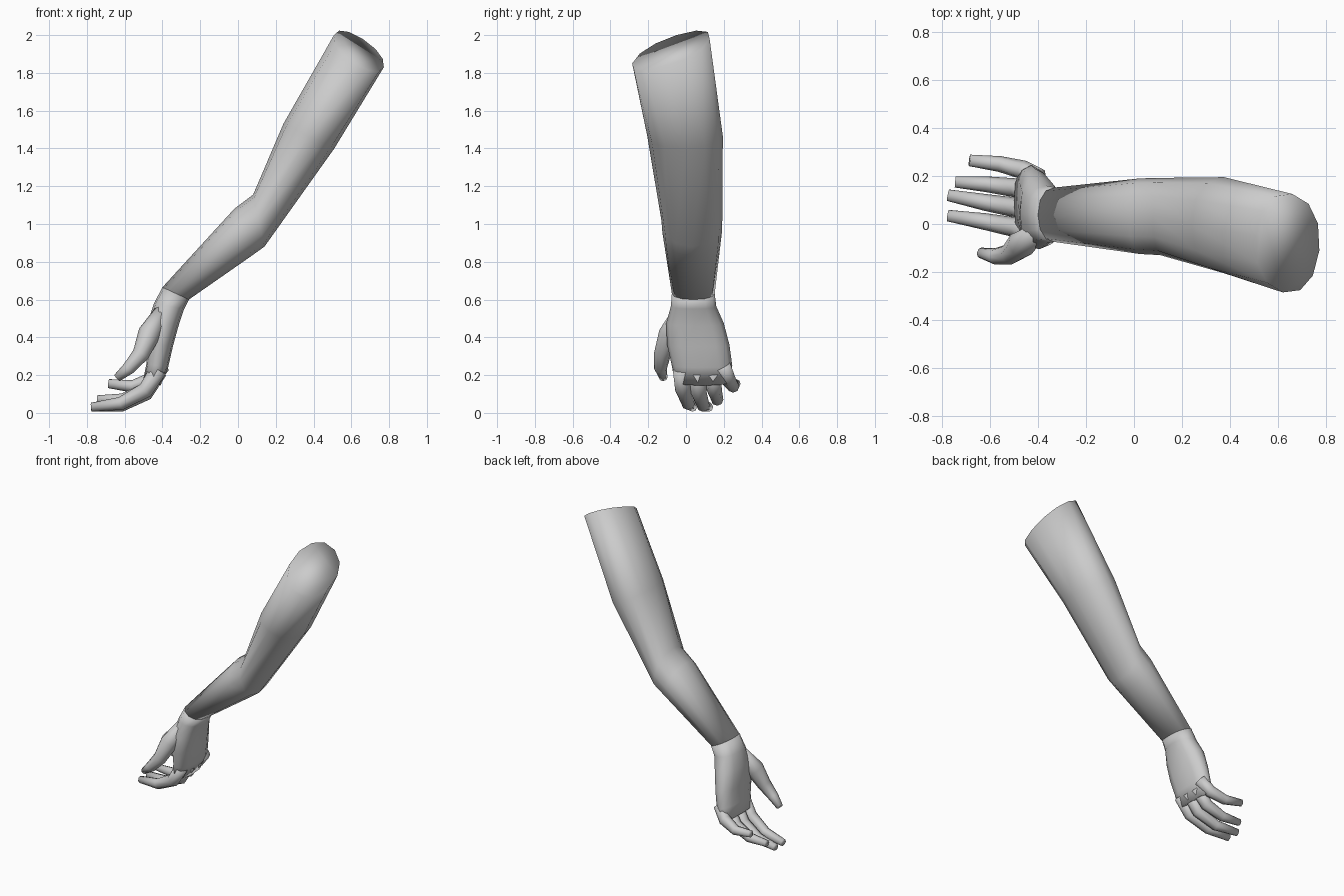
import bpy, bmesh
from math import sin, cos, pi
from mathutils import Vector as V

if "Cube" in bpy.data.objects:
    bpy.data.objects.remove(bpy.data.objects["Cube"])


def loft(name, rings, sides, power=1.0):
    """Skin a closed tube over rings of (centre, axis a, axis b)."""
    def s(v):
        return abs(v) ** power * (1 if v >= 0 else -1)
    bm = bmesh.new()
    loops = []
    for c, a, b in rings:
        loops.append([bm.verts.new(c + a * s(cos(2 * pi * i / sides)) + b * s(sin(2 * pi * i / sides)))
                      for i in range(sides)])
    for p, q in zip(loops, loops[1:]):
        for i in range(sides):
            j = (i + 1) % sides
            bm.faces.new((p[i], p[j], q[j], q[i]))
    bm.faces.new(loops[0])
    bm.faces.new(loops[-1])
    bmesh.ops.recalc_face_normals(bm, faces=bm.faces)
    me = bpy.data.meshes.new(name)
    bm.to_mesh(me)
    bm.free()
    for f in me.polygons:
        f.use_smooth = True
    ob = bpy.data.objects.new(name, me)
    bpy.context.collection.objects.link(ob)
    return ob


def section(ux, uz, lx, lz, y0, y1):
    """Ring from its inner and outer outline points (x, z) and its y range."""
    c = V(((ux + lx) / 2, (y0 + y1) / 2, (uz + lz) / 2))
    return c, V(((ux - lx) / 2, 0, (uz - lz) / 2)), V((0, (y1 - y0) / 2, 0))


def digit(name, points, radii):
    """Tapered finger along a bent path."""
    pts = [V(p) for p in points]
    rings = []
    for i, p in enumerate(pts):
        t = (pts[min(i + 1, len(pts) - 1)] - pts[max(i - 1, 0)]).normalized()
        a = V((0, 1, 0))
        a = (a - t * a.dot(t)).normalized()
        rings.append((p, a * radii[i], t.cross(a) * radii[i]))
    return loft(name, rings, 8)


# arm, cut off obliquely at the top
wrist = section(-.40, .665, -.26, .60, -.075, .152)
arm = [(V((.64, -.08, 1.915)), V((-.132, .03, .085)), V((.02, .205, .065))),
       section(.24, 1.53, .51, 1.40, -.205, .195),
       section(.08, 1.155, .14, .88, -.13, .192),
       section(-.02, 1.08, .07, .83, -.125, .19),
       wrist]
loft("arm", arm, 12, .92)

# palm
palm = [wrist,
        section(-.445, .58, -.285, .55, -.08, .16),
        section(-.475, .49, -.315, .46, -.105, .20),
        section(-.48, .37, -.345, .35, -.10, .23),
        section(-.485, .26, -.37, .24, -.075, .245),
        section(-.50, .185, -.41, .145, -.06, .235)]
loft("palm", palm, 12, .85)

# fingers and thumb
digit("index_finger", [(-.42, -.025, .23), (-.49, -.015, .12), (-.62, .01, .05), (-.775, .035, .03)],
      (.045, .042, .035, .024))
digit("middle_finger", [(-.42, .06, .22), (-.49, .068, .105), (-.62, .09, .04), (-.775, .12, .03)],
      (.045, .042, .035, .024))
digit("ring_finger", [(-.42, .14, .22), (-.49, .15, .12), (-.61, .165, .07), (-.745, .175, .07)],
      (.045, .04, .033, .023))
digit("little_finger", [(-.40, .195, .25), (-.46, .225, .175), (-.56, .25, .14), (-.685, .265, .155)],
      (.042, .04, .033, .024))
digit("thumb", [(-.40, -.03, .54), (-.47, -.085, .42), (-.515, -.125, .31), (-.58, -.135, .235), (-.64, -.12, .185)],
      (.04, .06, .045, .034, .022))
